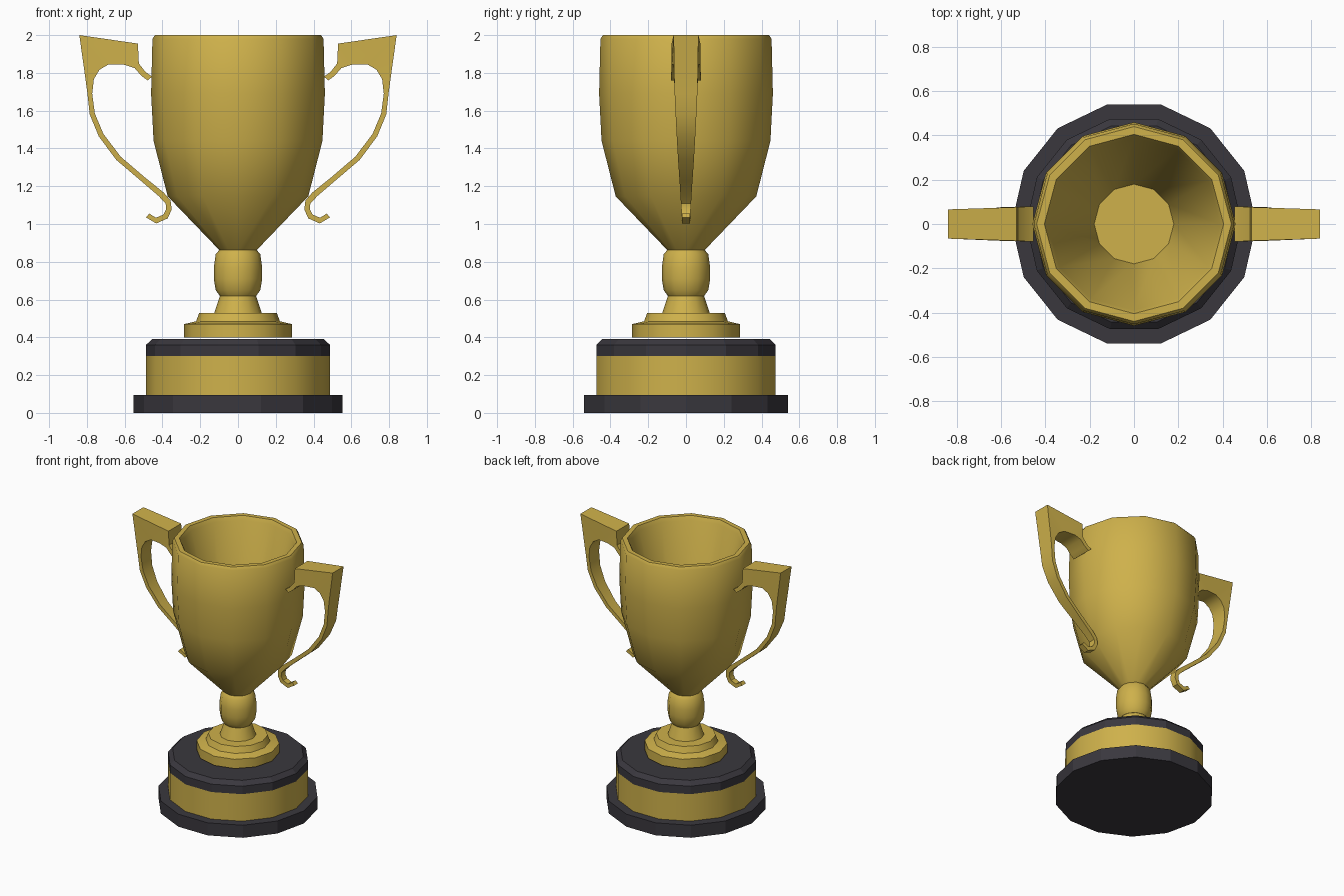
import bpy, bmesh, math


def material(name, rgb):
    m = bpy.data.materials.new(name)
    m.diffuse_color = (*rgb, 1)
    return m


GOLD = material("gold", (0.62, 0.44, 0.07))
BLACK = material("black", (0.042, 0.039, 0.048))


def finish(bm, name, mat, angle):
    bmesh.ops.recalc_face_normals(bm, faces=bm.faces)
    me = bpy.data.meshes.new(name)
    bm.to_mesh(me)
    bm.free()
    ob = bpy.data.objects.new(name, me)
    bpy.context.collection.objects.link(ob)
    me.materials.append(mat)
    if angle:
        bpy.ops.object.select_all(action='DESELECT')
        ob.select_set(True)
        bpy.context.view_layer.objects.active = ob
        bpy.ops.object.shade_smooth_by_angle(angle=math.radians(angle))
    return ob


def lathe(name, profile, sides, mat, angle=0):
    """Revolve (radius, z) points around z and cap both ends."""
    bm = bmesh.new()
    rings = []
    for r, z in profile:
        rings.append([bm.verts.new((r * math.cos(2 * math.pi * i / sides),
                                    r * math.sin(2 * math.pi * i / sides), z))
                      for i in range(sides)])
    for a, b in zip(rings, rings[1:]):
        for i in range(sides):
            j = (i + 1) % sides
            bm.faces.new((a[i], a[j], b[j], b[i]))
    bm.faces.new(rings[0])
    bm.faces.new(rings[-1])
    return finish(bm, name, mat, angle)


# Plinth: black foot, gold band, black bevelled top
lathe("plinth_foot", [(0.553, 0), (0.553, 0.095)], 14, BLACK)
lathe("plinth_band", [(0.487, 0.095), (0.487, 0.30)], 14, GOLD, 35)
lathe("plinth_top", [(0.487, 0.30), (0.487, 0.36), (0.455, 0.39)], 14, BLACK)

# Stepped pedestal with neck
lathe("pedestal", [(0.285, 0.40), (0.285, 0.47), (0.222, 0.485), (0.205, 0.53),
                   (0.125, 0.53), (0.095, 0.62)], 12, GOLD, 35)

# Knob on the stem
lathe("stem_knob", [(0.097, 0.62), (0.118, 0.65), (0.128, 0.71), (0.128, 0.77),
                    (0.118, 0.84), (0.097, 0.865)], 12, GOLD, 35)

# Bowl: outside, rim, then inside down to its floor
lathe("bowl", [(0.097, 0.86), (0.372, 1.146), (0.447, 1.44), (0.46, 1.69),
               (0.453, 1.98), (0.44, 2.0), (0.405, 2.0), (0.39, 1.97),
               (0.18, 1.08)], 12, GOLD, 35)

# Handle cross-sections: outer x, z, inner x, z, half width
HANDLE = [
    (0.455, 1.78, 0.478, 1.76, 0.080), (0.49, 1.805, 0.512, 1.785, 0.078),
    (0.525, 1.85, 0.547, 1.825, 0.077), (0.53, 1.955, 0.60, 1.843, 0.076),
    (0.84, 2.0, 0.685, 1.845, 0.066), (0.826, 1.90, 0.733, 1.817, 0.064),
    (0.812, 1.80, 0.763, 1.767, 0.063), (0.797, 1.69, 0.772, 1.69, 0.060),
    (0.785, 1.58, 0.758, 1.585, 0.055), (0.737, 1.464, 0.713, 1.478, 0.049),
    (0.645, 1.34, 0.622, 1.357, 0.042), (0.51, 1.225, 0.492, 1.246, 0.034),
    (0.42, 1.148, 0.394, 1.167, 0.029), (0.383, 1.108, 0.357, 1.125, 0.027),
    (0.380, 1.078, 0.351, 1.077, 0.025), (0.395, 1.05, 0.372, 1.03, 0.023),
    (0.434, 1.033, 0.433, 1.003, 0.022), (0.47, 1.055, 0.487, 1.035, 0.021),
]

# Two mirrored handles
for side, name in ((1, "handle_right"), (-1, "handle_left")):
    bm = bmesh.new()
    rings = [[bm.verts.new((side * x, y, z)) for x, z, y in
              ((ox, oz, -w), (ox, oz, w), (ix, iz, w), (ix, iz, -w))]
             for ox, oz, ix, iz, w in HANDLE]
    for a, b in zip(rings, rings[1:]):
        for i in range(4):
            j = (i + 1) % 4
            bm.faces.new((a[i], a[j], b[j], b[i]))
    bm.faces.new(rings[0])
    bm.faces.new(rings[-1])
    finish(bm, name, GOLD, 35)
